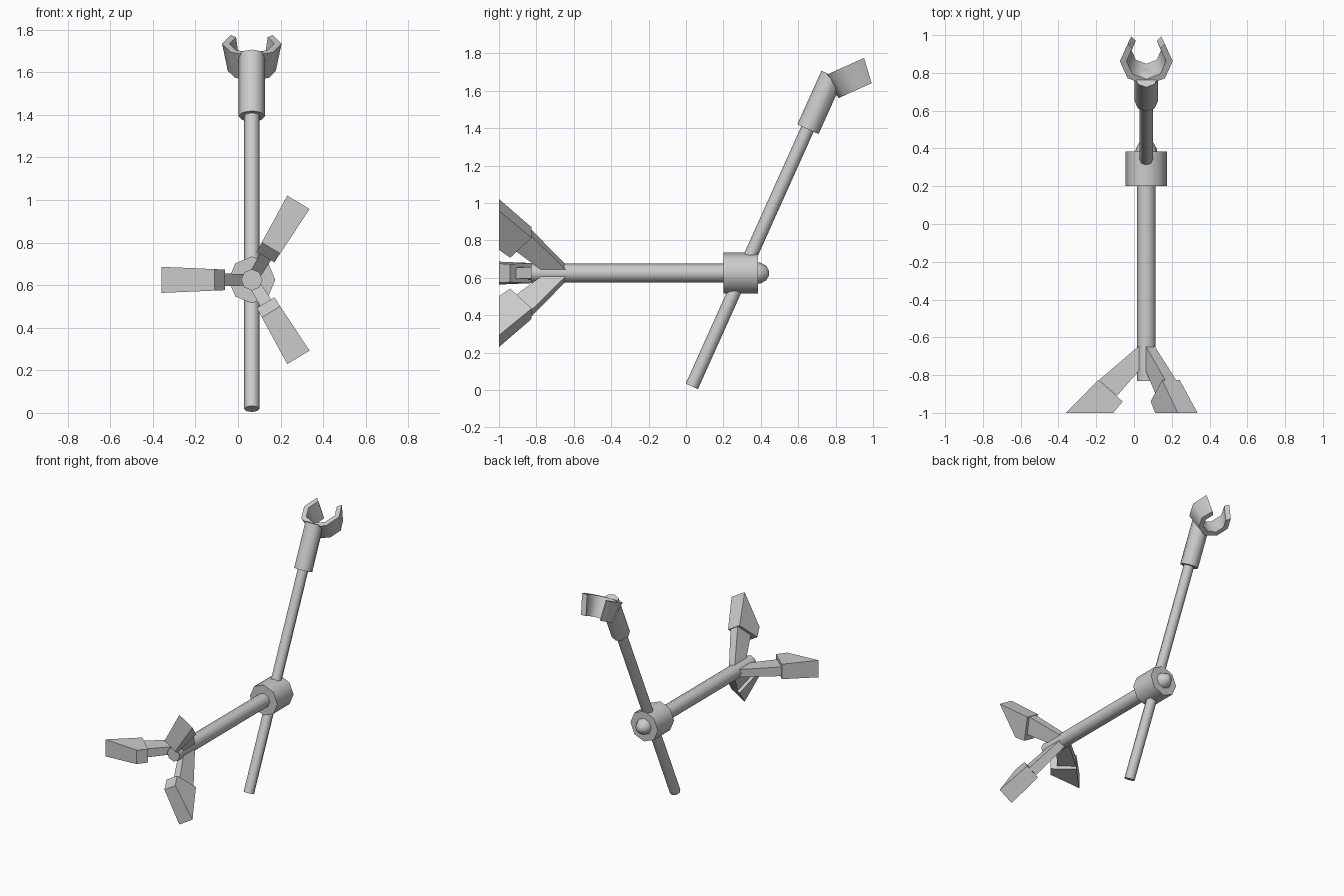
import bpy, bmesh
from math import radians, cos, sin
from mathutils import Matrix, Vector

cube = bpy.data.objects.get("Cube")
if cube:
    bpy.data.objects.remove(cube)

GREY = (0.6, 0.6, 0.6, 1)
grey = bpy.data.materials.new("light_grey")
grey.use_nodes = True
grey.diffuse_color = GREY
grey.node_tree.nodes["Principled BSDF"].inputs["Base Color"].default_value = GREY

CX, CZ = 0.065, 0.625      # main shaft axis
TILT = radians(24.2)       # lean of the cross rod


def frame(y, z, angle):
    """Local z axis leaning from up towards the back by angle."""
    return Matrix.Translation((CX, y, z)) @ Matrix.Rotation(-angle, 4, 'X')


def finish(name, bm, matrix, smooth=True):
    bmesh.ops.recalc_face_normals(bm, faces=bm.faces)
    bm.transform(matrix)
    mesh = bpy.data.meshes.new(name)
    bm.to_mesh(mesh)
    bm.free()
    mesh.materials.append(grey)
    obj = bpy.data.objects.new(name, mesh)
    bpy.context.collection.objects.link(obj)
    if smooth:
        bpy.ops.object.select_all(action='DESELECT')
        obj.select_set(True)
        bpy.context.view_layer.objects.active = obj
        bpy.ops.object.shade_smooth_by_angle(angle=radians(50))
    return obj


def turned(profile, sides=8):
    """Solid turned about local z from (radius, height) points, capped."""
    bm = bmesh.new()
    rings = [[bm.verts.new((r * cos(radians(360 * k / sides)),
                            r * sin(radians(360 * k / sides)), h))
              for k in range(sides)] for r, h in profile]
    for a, b in zip(rings, rings[1:]):
        for k in range(sides):
            n = (k + 1) % sides
            bm.faces.new((a[k], a[n], b[n], b[k]))
    bm.faces.new(rings[0])
    bm.faces.new(rings[-1])
    return bm


def finger_part(name, outline, half_width, angle):
    """Extruded (reach, y) outline whose half width depends on reach."""
    bm = bmesh.new()
    sides = [[bm.verts.new((r, y, s * half_width(r))) for r, y in outline]
             for s in (-1, 1)]
    bm.faces.new(sides[0])
    bm.faces.new(sides[1])
    n = len(outline)
    for i in range(n):
        j = (i + 1) % n
        bm.faces.new((sides[0][i], sides[0][j], sides[1][j], sides[1][i]))
    finish(name, bm, Matrix.Translation((CX, 0, CZ)) @ Matrix.Rotation(-angle, 4, 'Y'), False)


# Main shaft, hub and rounded end cap along the depth axis
along_y = frame(0, CZ, radians(90))
finish("main_shaft", turned([(0.05, -0.83), (0.05, 0.22)]), along_y)
finish("hub", turned([(0.11, 0.2), (0.11, 0.385)]), along_y)
finish("end_cap", turned([(0.058, 0.38), (0.055, 0.4), (0.038, 0.43), (0.012, 0.444)]), along_y)

# Leaning cross rod
finish("cross_rod", turned([(0.036, 0), (0.036, 1.6)]), frame(0.031, 0.019, TILT))

# Sleeve at the top of the rod, trimmed at the inside wall of the clamp
sleeve = turned([(0.0625, 0), (0.0625, 0.315)])
sleeve.transform(frame(0.652, 1.394, TILT))
facing = Vector((0, cos(TILT), sin(TILT)))
cut = bmesh.ops.bisect_plane(sleeve, geom=sleeve.verts[:] + sleeve.edges[:] + sleeve.faces[:],
                             plane_co=Vector((0, 0.862, 1.735)) - 0.085 * facing,
                             plane_no=facing, clear_outer=True)
bmesh.ops.holes_fill(sleeve, edges=[e for e in sleeve.edges if e.is_boundary])
finish("sleeve", sleeve, Matrix())

# Open tapered clamp: a wall section swept three quarters of the way round
clamp = bmesh.new()
section = [(0.14, 0), (0.105, 0), (0.078, -0.14), (0.113, -0.14)]
rings = []
for k in range(7):
    a = radians(135 + 45 * k)
    rings.append([clamp.verts.new((r * cos(a), r * sin(a), h)) for r, h in section])
for a, b in zip(rings, rings[1:]):
    for i in range(4):
        j = (i + 1) % 4
        clamp.faces.new((a[i], a[j], b[j], b[i]))
clamp.faces.new(rings[0])
clamp.faces.new(rings[-1])
finish("clamp", clamp, frame(0.862, 1.735, -TILT))

# Three claw fingers spread around the front of the shaft
ARM = [(0.033, -0.64), (0.25, -0.826), (0.155, -0.91), (0.037, -0.775)]
TIP = [(0.253, -0.825), (0.425, -1), (0.175, -1), (0.125, -0.94)]
for place, degrees in (("right", 180), ("upper_left", 59), ("lower_left", -59)):
    finger_part(place + "_finger_arm", ARM, lambda r: 0.026 + 0.03 * r, radians(degrees))
    finger_part(place + "_finger_tip", TIP, lambda r: 0.043 + 0.043 * r, radians(degrees))
